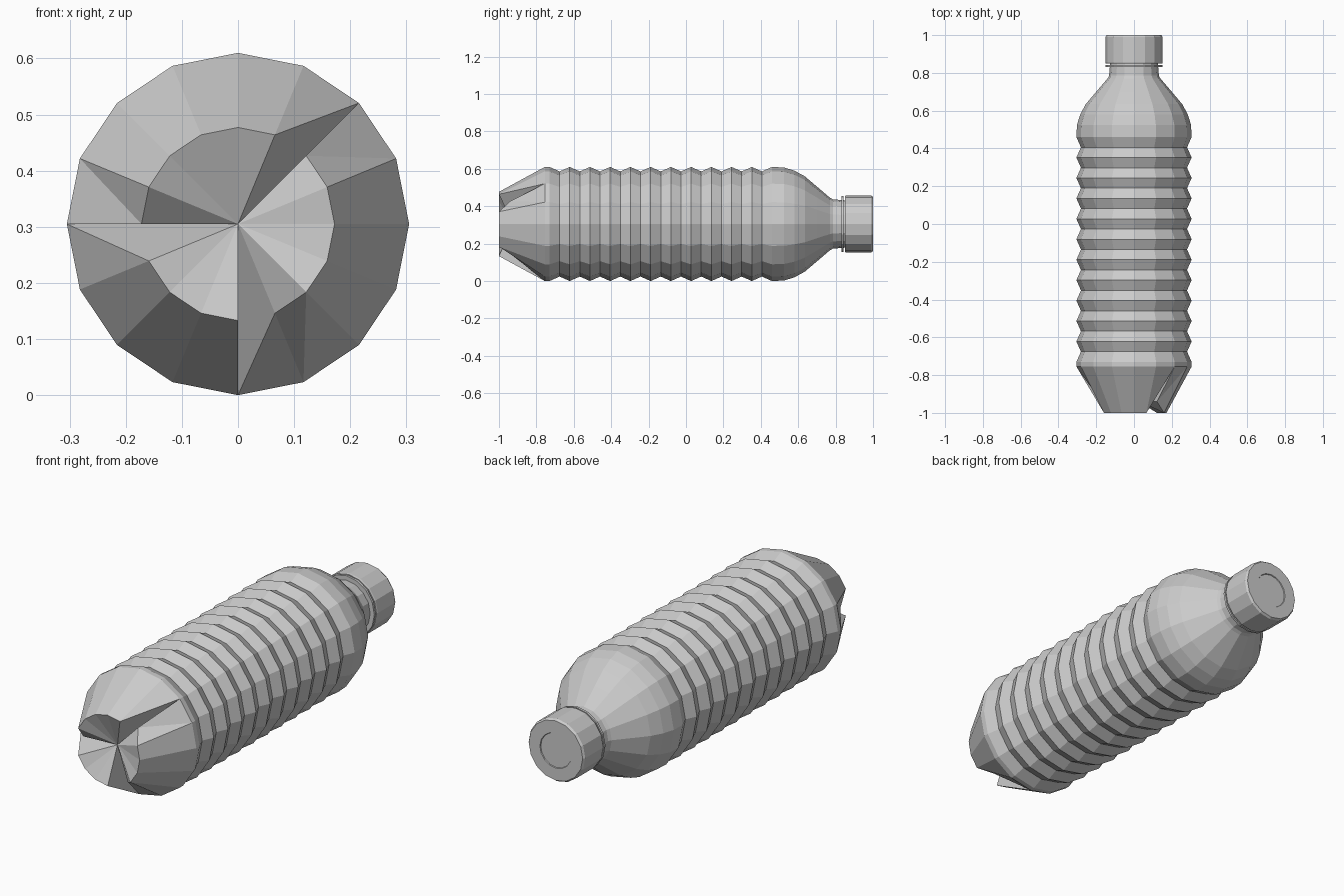
import bpy, bmesh, math

if "Cube" in bpy.data.objects:
    bpy.data.objects.remove(bpy.data.objects["Cube"])

N = 16          # sides of every turned part
ZC = 0.305      # height of the long axis


def add_rings(bm, profile):
    """Turn (y, radius) points around the long axis; returns the vertex rings."""
    rings = []
    for y, r in profile:
        ring = []
        for k in range(N):
            a = 2 * math.pi * k / N
            ring.append(bm.verts.new((r * math.cos(a), y, ZC + r * math.sin(a))))
        rings.append(ring)
    return rings


def bridge(bm, rings):
    for a, b in zip(rings, rings[1:]):
        for k in range(N):
            j = (k + 1) % N
            bm.faces.new((a[k], a[j], b[j], b[k]))


def finish(bm, name):
    bmesh.ops.recalc_face_normals(bm, faces=bm.faces[:])
    me = bpy.data.meshes.new(name)
    bm.to_mesh(me)
    bm.free()
    ob = bpy.data.objects.new(name, me)
    bpy.context.collection.objects.link(ob)
    return ob


def turned(name, profile, closed=False):
    bm = bmesh.new()
    rings = add_rings(bm, profile)
    if closed:
        bridge(bm, rings + [rings[0]])
    else:
        bridge(bm, rings)
        bm.faces.new(rings[0])
        bm.faces.new(rings[-1])
    return finish(bm, name)


# Bottle profile: ribbed barrel, rounded shoulder, neck
first, last, ribs = -0.73, 0.46, 11
step = (last - first) / ribs
profile = [(-0.755, 0.305), (first, 0.305)]
for i in range(ribs):
    y = first + i * step
    profile += [(y + step / 2, 0.281), (y + step, 0.305)]
profile += [(0.525, 0.302), (0.58, 0.285), (0.635, 0.255), (0.70, 0.20),
            (0.77, 0.14), (0.785, 0.132), (0.87, 0.125)]

bm = bmesh.new()
rings = add_rings(bm, profile)
bridge(bm, rings)
bm.faces.new(rings[-1])

# Base: tapered wall, sunken centre and three notches
outer = rings[0]
rim = add_rings(bm, [(-1.0, 0.172)])[0]
for k in (2, 8, 13):
    rim[k].co.y = -0.94
centre = bm.verts.new((0, -0.925, ZC))
for k in range(N):
    j = (k + 1) % N
    bm.faces.new((outer[k], outer[j], rim[j]))
    if k in (2, 8, 12):
        bm.faces.new((centre, rim[j], outer[k]))
        bm.faces.new((centre, outer[k], rim[k]))
    else:
        bm.faces.new((rim[k], outer[k], rim[j]))
        bm.faces.new((centre, rim[j], rim[k]))
finish(bm, "bottle_body")

# Thin collar below the cap
turned("neck_collar", [(0.832, 0.125), (0.832, 0.150), (0.843, 0.150),
                       (0.843, 0.125)], closed=True)

# Screw cap with a shallow round panel in its end
turned("cap", [(0.849, 0.125), (0.849, 0.150), (0.857, 0.152), (0.99, 0.152),
               (1.0, 0.145), (1.0, 0.085), (0.996, 0.083)])
